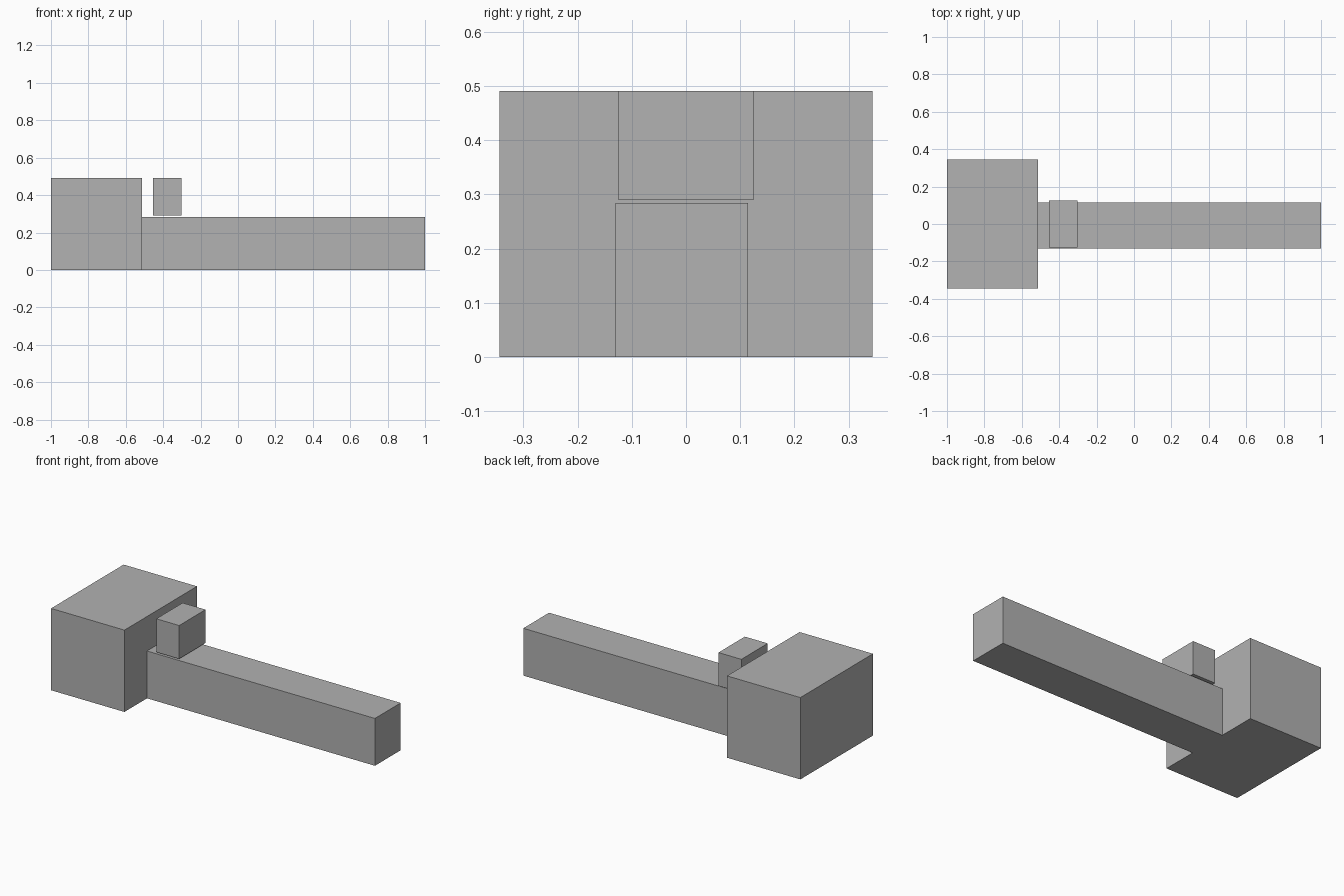
import bpy
from mathutils import Vector

default = bpy.data.objects.get("Cube")
if default:
    bpy.data.objects.remove(default, do_unlink=True)

# Single grey material
grey = bpy.data.materials.new("plain grey")
grey.use_nodes = True
colour = (0.445, 0.445, 0.445, 1)
grey.diffuse_color = colour
grey.node_tree.nodes["Principled BSDF"].inputs["Base Color"].default_value = colour


def block(name, low, high):
    """Flat-faced box between two opposite corners."""
    low, high = Vector(low), Vector(high)
    bpy.ops.mesh.primitive_cube_add(size=1, location=(low + high) / 2)
    obj = bpy.context.object
    obj.name = name
    obj.scale = high - low
    bpy.ops.object.transform_apply(location=False, rotation=False, scale=True)
    obj.data.materials.append(grey)
    return obj


# Large end block
block("head_block", (-1, -0.344, 0), (-0.513, 0.344, 0.491))
# Long bar running out from the head
block("long_bar", (-0.513, -0.13, 0), (1, 0.114, 0.284))
# Small block floating just above the bar
block("small_top_block", (-0.455, -0.125, 0.291), (-0.303, 0.125, 0.491))
